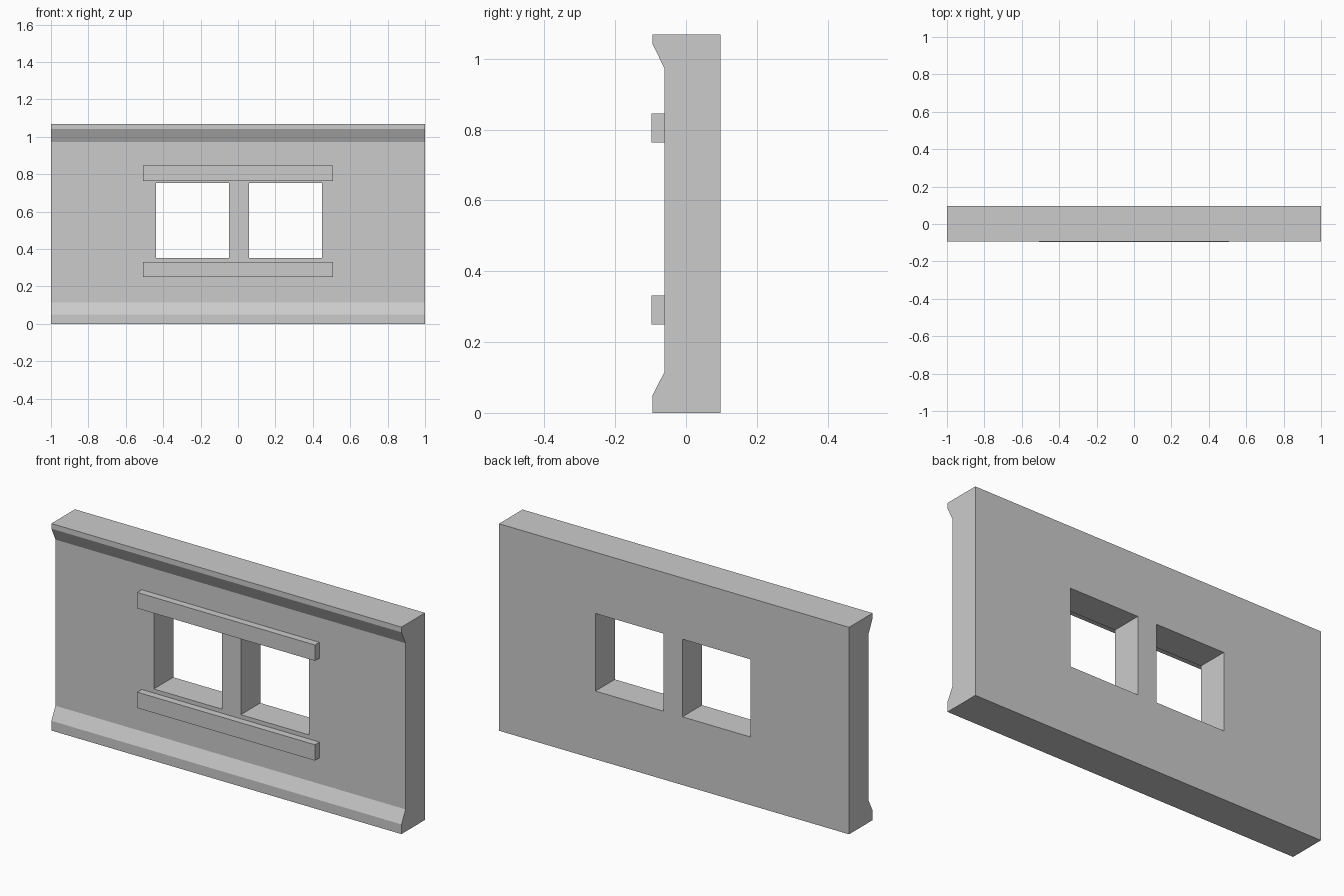
import bpy
import bmesh

if "Cube" in bpy.data.objects:
    bpy.data.objects.remove(bpy.data.objects["Cube"])


def new_object(name, bm):
    bmesh.ops.recalc_face_normals(bm, faces=bm.faces)
    mesh = bpy.data.meshes.new(name)
    bm.to_mesh(mesh)
    bm.free()
    obj = bpy.data.objects.new(name, mesh)
    bpy.context.collection.objects.link(obj)
    return obj


def extrude_x(name, profile, x0, x1):
    """Sweep a closed (y, z) profile from x0 to x1."""
    bm = bmesh.new()
    face = bm.faces.new([bm.verts.new((x0, y, z)) for y, z in profile])
    ext = bmesh.ops.extrude_face_region(bm, geom=[face])["geom"]
    verts = [g for g in ext if isinstance(g, bmesh.types.BMVert)]
    bmesh.ops.translate(bm, verts=verts, vec=(x1 - x0, 0, 0))
    return new_object(name, bm)


def box(name, x, y, z):
    return extrude_x(name, [(y[0], z[0]), (y[1], z[0]), (y[1], z[1]), (y[0], z[1])], *x)


BACK, LIP, FACE, RAIL = 0.0975, -0.0945, -0.061, -0.0975
HEIGHT = 1.069

# Wall panel with a bevelled lip along its top and bottom
wall = extrude_x("wall_panel", [
    (BACK, 0), (BACK, HEIGHT),
    (LIP, HEIGHT), (LIP, 1.042), (FACE, 0.973),
    (FACE, 0.115), (LIP, 0.05), (LIP, 0),
], -1, 1)

# Two window openings cut through the wall
for x in ((-0.438, -0.048), (0.059, 0.449)):
    cutter = box("window_cutter", x, (-0.3, 0.3), (0.352, 0.753))
    cutter.hide_render = True
    mod = wall.modifiers.new("window", "BOOLEAN")
    mod.operation = "DIFFERENCE"
    mod.solver = "EXACT"
    mod.object = cutter
    bpy.context.view_layer.objects.active = wall
    bpy.ops.object.modifier_apply(modifier=mod.name)
    bpy.data.objects.remove(cutter)

# Trim rails above and below the windows
for name, z in (("window_sill", (0.249, 0.331)), ("window_lintel", (0.764, 0.846))):
    box(name, (-0.508, 0.508), (RAIL, FACE), z)
